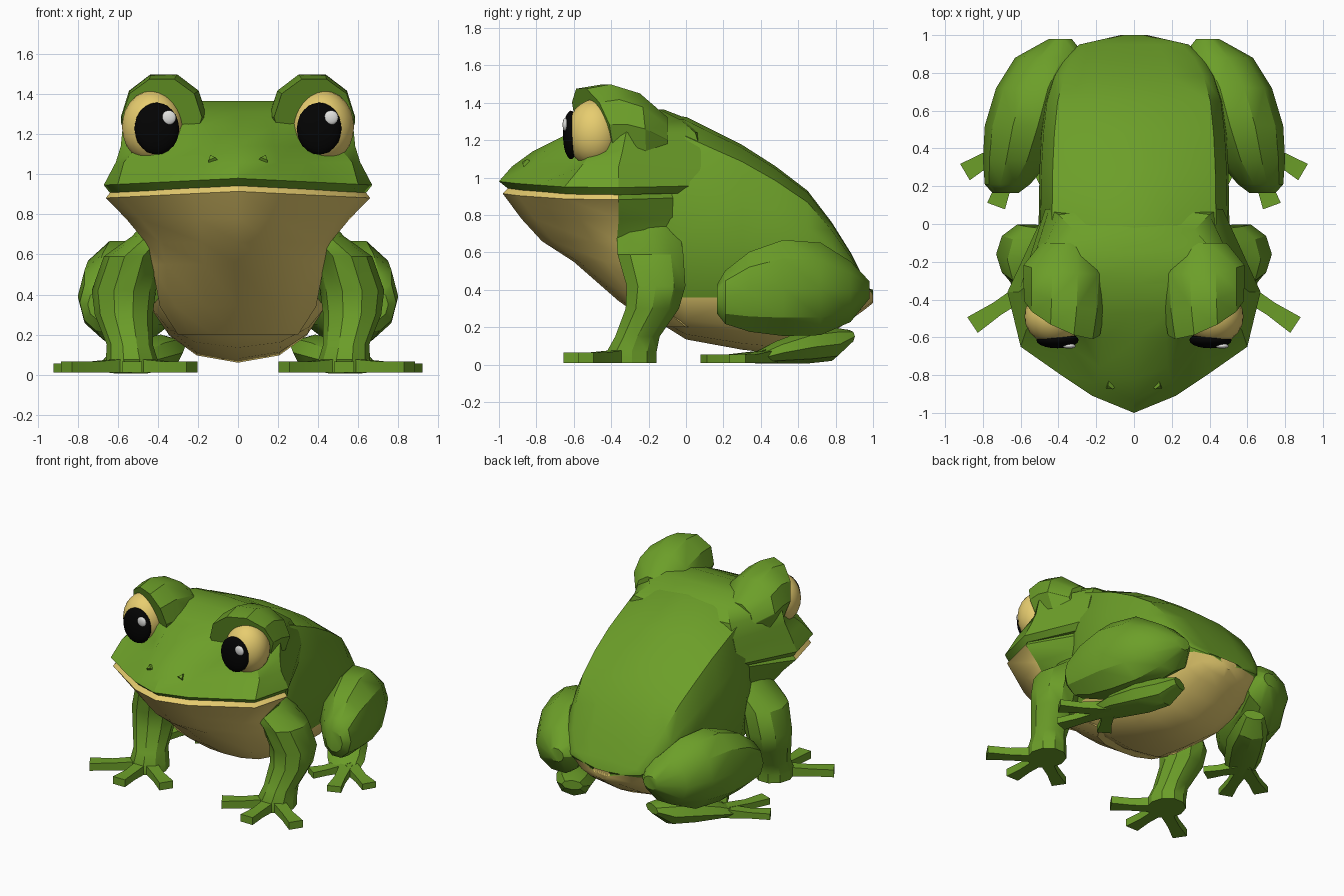
import bpy, bmesh, math
from mathutils import Vector, Matrix

if "Cube" in bpy.data.objects:
    bpy.data.objects.remove(bpy.data.objects["Cube"])


def material(name, rgb):
    m = bpy.data.materials.new(name)
    m.use_nodes = True
    m.diffuse_color = (*rgb, 1)
    m.node_tree.nodes["Principled BSDF"].inputs["Base Color"].default_value = (*rgb, 1)
    return m


GREEN = material("leaf green", (0.15, 0.345, 0.022))
TAN = material("pale tan", (0.80, 0.61, 0.16))
BLACK = material("pupil black", (0.001, 0.001, 0.001))
WHITE = material("highlight white", (0.75, 0.75, 0.73))


def finish(name, bm, mats, rule=None, mirror=False, angle=32):
    bmesh.ops.recalc_face_normals(bm, faces=bm.faces)
    if rule:
        for f in bm.faces:
            f.material_index = int(rule(f.calc_center_median()))
    me = bpy.data.meshes.new(name)
    bm.to_mesh(me)
    bm.free()
    ob = bpy.data.objects.new(name, me)
    bpy.context.collection.objects.link(ob)
    for m in mats:
        me.materials.append(m)
    bpy.ops.object.select_all(action='DESELECT')
    ob.select_set(True)
    bpy.context.view_layer.objects.active = ob
    bpy.ops.object.shade_smooth_by_angle(angle=math.radians(angle))
    if mirror:
        ob.modifiers.new("Mirror", 'MIRROR').use_mirror_merge = False


def loft(bm, rings):
    rows = [[bm.verts.new(p) for p in r] for r in rings]
    n = len(rows[0])
    for a, b in zip(rows, rows[1:]):
        for i in range(n):
            j = (i + 1) % n
            bm.faces.new((a[i], a[j], b[j], b[i]))
    bm.faces.new(rows[0])
    bm.faces.new(rows[-1])


def symmetric(half):
    # closed ring from a half outline whose ends lie on the centre plane
    return half + [(-x, y, z) for x, y, z in half[-2:0:-1]]


def outline_stack(levels):
    # the mouth line droops towards its corners
    return [symmetric([(x, y, z - (.05 * x if .9 < z < 1 else 0)) for x, y in pts])
            for z, pts in levels]


def oval(c, u, v, n=10):
    c, u, v = Vector(c), Vector(u), Vector(v)
    return [c + u * math.cos(math.tau * i / n) + v * math.sin(math.tau * i / n)
            for i in range(n)]


def ball(name, centre, radii, mat, mirror=False):
    bm = bmesh.new()
    bmesh.ops.create_icosphere(bm, subdivisions=3, radius=1)
    bm.transform(Matrix.Translation(centre) @ Matrix.Diagonal((*radii, 1)))
    finish(name, bm, [mat], mirror=mirror, angle=50)


# Torso: sections along y given as half width, bottom and top
torso = [(-.3, .36, .45, 1.24), (-.12, .46, .21, 1.33), (.0, .505, .135, 1.325),
         (.3, .5, .08, 1.175), (.48, .49, .06, 1.06), (.65, .47, .10, .93),
         (.78, .43, .17, .76), (.88, .37, .24, .60), (.95, .29, .29, .46), (1, .07, .33, .365)]
rings = []
for y, w, lo, hi in torso:
    mid = max(.36 + .1 * max(0, y - .6), lo + .03)
    low = [(0, 0), (.42, .12), (.7, .45), (.9, 1)]
    high = [(1, .35), (.98, .65), (.86, .89), (.45, .98), (0, 1)]
    rings.append(symmetric([(a * w, y, lo + b * (mid - lo)) for a, b in low]
                           + [(a * w, y, mid + b * (hi - mid)) for a, b in high]))
bm = bmesh.new()
loft(bm, rings)
finish("torso", bm, [GREEN, TAN],
       lambda c: c.z < .352 + .1 * max(0, c.y - .6) or (c.y < -.1 and c.z < .42))

# Head: horizontal outlines from the upper lip to the crown
head = [
    (.94, [(0, -.95), (.21, -.87), (.38, -.75), (.57, -.62), (.64, -.36), (.46, 0), (0, .1)]),
    (.98, [(0, -1), (.22, -.91), (.4, -.79), (.6, -.65), (.67, -.36), (.48, .05), (0, .1)]),
    (1.06, [(0, -.93), (.2, -.84), (.35, -.64), (.57, -.56), (.61, -.36), (.47, .08), (0, .1)]),
    (1.14, [(0, -.82), (.18, -.76), (.27, -.6), (.5, -.5), (.585, -.34), (.45, .08), (0, .1)]),
    (1.24, [(0, -.62), (.17, -.62), (.26, -.56), (.44, -.44), (.575, -.32), (.4, .05), (0, .1)]),
    (1.31, [(0, -.47), (.16, -.48), (.24, -.47), (.4, -.42), (.54, -.28), (.32, -.03), (0, .02)]),
    (1.365, [(0, -.32), (.13, -.32), (.2, -.32), (.3, -.3), (.33, -.24), (.26, -.14), (0, -.12)])]
bm = bmesh.new()
loft(bm, outline_stack(head))
finish("head", bm, [GREEN])

# Jaw, throat and chest
jaw = [
    (.95, [(0, -.945), (.21, -.865), (.56, -.61), (.63, -.36), (.45, -.05), (0, 0)]),
    (.915, [(0, -.98), (.22, -.9), (.59, -.64), (.66, -.36), (.46, -.05), (0, 0)]),
    (.78, [(0, -.88), (.2, -.81), (.49, -.57), (.56, -.36), (.46, -.05), (0, 0)]),
    (.66, [(0, -.77), (.18, -.71), (.39, -.5), (.46, -.37), (.43, -.08), (0, 0)]),
    (.55, [(0, -.6), (.17, -.57), (.36, -.43), (.43, -.3), (.4, -.08), (0, 0)]),
    (.34, [(0, -.36), (.16, -.34), (.31, -.28), (.39, -.17), (.36, 0), (0, .1)]),
    (.2, [(0, -.16), (.13, -.15), (.24, -.1), (.3, 0), (.24, .1), (0, .15)])]
bm = bmesh.new()
loft(bm, outline_stack(jaw))
finish("jaw_and_chest", bm, [GREEN, TAN], lambda c: c.y < -.36 or c.z < .5)

# Eye sockets: slanted rings from the brow to the back of the bulge
socket = [(.38, -.5, 1.285, .2, .2, .45), (.37, -.38, 1.285, .215, .225, .3),
          (.365, -.24, 1.26, .22, .2, .1), (.35, -.1, 1.2, .14, .13, 0)]
bm = bmesh.new()
loft(bm, [oval((x, y, z), (rx, rx * s, 0), (0, -rz * s * .7, rz))
          for x, y, z, rx, rz, s in socket])
finish("eye_sockets", bm, [GREEN], mirror=True)

# Eyes
ball("eyeballs", (.425, -.49, 1.237), (.155, .148, .182), TAN, mirror=True)
ball("pupils", (.405, -.615, 1.228), (.112, .043, .13), BLACK, mirror=True)
for side, x in (("left", .405), ("right", -.405)):
    ball(side + "_eye_highlight", (x + .06, -.646, 1.283), (.036, .014, .036), WHITE)

# Nostrils
bm = bmesh.new()
bmesh.ops.create_cone(bm, cap_ends=True, segments=3, radius1=.03, radius2=.02, depth=.02)
bm.transform(Matrix.Translation((.13, -.86, 1.078)) @ Matrix.Rotation(.4, 4, 'Z')
             @ Matrix.Rotation(math.radians(50), 4, 'X') @ Matrix.Rotation(math.pi / 2, 4, 'Z'))
finish("nostrils", bm, [GREEN], mirror=True)


def toe(bm, base, tip, w0=.045, w1=.05, h0=.075, h1=.055):
    a, b = Vector((*base, .01)), Vector((*tip, .01))
    d = (b - a).normalized()
    side, up = Vector((-d.y, d.x, 0)), Vector((0, 0, 1))
    rows = []
    for t, w, h in ((0, w0, h0), (.6, w0 * .85, h1), (1, w1, h1)):
        c = a.lerp(b, t)
        rows.append([c - side * w, c + side * w, c + side * w + up * h, c - side * w + up * h])
    loft(bm, rows)


# Front legs: horizontal rings from shoulder to wrist, then three toes
arm = [(.34, -.2, .80, .09, .13), (.42, -.2, .69, .11, .18), (.52, -.19, .59, .15, .185),
       (.57, -.16, .42, .16, .165), (.57, -.18, .30, .145, .15),
       (.54, -.26, .15, .115, .125), (.53, -.29, .07, .13, .14), (.53, -.29, .01, .13, .14)]
bm = bmesh.new()
loft(bm, [oval((x, y, z), (rx, 0, 0), (0, ry, 0)) for x, y, z, rx, ry in arm])
for tip in ((.855, -.535), (.53, -.655), (.23, -.52)):
    toe(bm, (.53, -.32), tip)
finish("front_legs", bm, [GREEN], mirror=True)

# Thighs: upright rings from hip to knee
thigh = [(.39, .98, .40, .06, .05), (.44, .88, .39, .19, .17), (.52, .72, .405, .21, .26),
         (.575, .52, .41, .215, .27), (.62, .34, .39, .18, .225), (.67, .21, .36, .12, .15),
         (.68, .165, .35, .07, .08)]
bm = bmesh.new()
loft(bm, [oval((x, y, z), (rx, 0, 0), (0, 0, rz)) for x, y, z, rx, rz in thigh])
finish("thighs", bm, [GREEN], mirror=True)

# Hind feet: rings from heel to ball, then three toes
foot = [(.33, .875, .15, .07, .035), (.385, .78, .11, .11, .09), (.46, .64, .095, .13, .09),
        (.56, .48, .065, .12, .06), (.62, .37, .035, .09, .028)]
bm = bmesh.new()
loft(bm, [oval((x, y, z), (rx, rx * .4, 0), (0, 0, rz), 8) for x, y, z, rx, rz in foot])
for tip in ((.895, .275), (.73, .095), (.45, .22)):
    toe(bm, (.6, .45), tip, h0=.07, h1=.045)
finish("hind_feet", bm, [GREEN], mirror=True)
